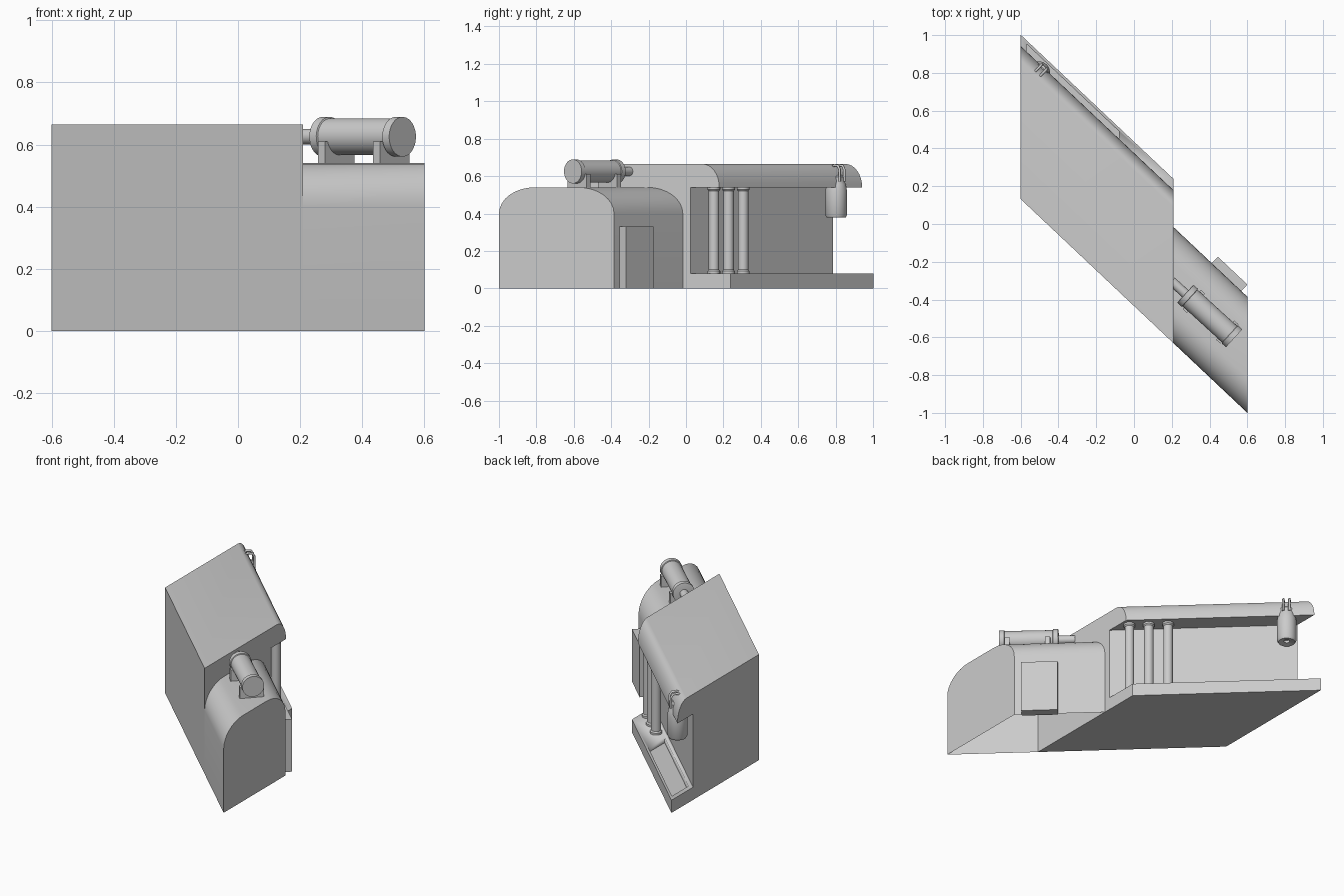
import bpy, bmesh, math
from mathutils import Vector, Matrix

if "Cube" in bpy.data.objects:
    bpy.data.objects.remove(bpy.data.objects["Cube"])

K = 0.943            # slant of the whole building in plan
V0 = -0.434          # y of the front wall at x = 0
U = Vector((1, -K, 0)).normalized()      # along the walls
W = Vector((K, 1, 0)).normalized()       # out of the rear wall
UP = Vector((0, 0, 1))


def at(x, v, z):
    return Vector((x, V0 + v - K * x, z))


def finish(bm, name, smooth=True):
    bmesh.ops.recalc_face_normals(bm, faces=bm.faces)
    me = bpy.data.meshes.new(name)
    bm.to_mesh(me)
    bm.free()
    ob = bpy.data.objects.new(name, me)
    bpy.context.collection.objects.link(ob)
    bpy.ops.object.select_all(action='DESELECT')
    ob.select_set(True)
    bpy.context.view_layer.objects.active = ob
    if smooth:
        bpy.ops.object.shade_smooth_by_angle(angle=math.radians(35))
    return ob


def slanted(name, profile, x0, x1, open_bottom=False):
    """Extrude a (depth, height) profile along the slanted wall direction."""
    bm = bmesh.new()
    a = [bm.verts.new(at(x0, v, z)) for v, z in profile]
    b = [bm.verts.new(at(x1, v, z)) for v, z in profile]
    n = len(profile)
    bm.faces.new(a)
    bm.faces.new(b)
    for i in range(n):
        if open_bottom and i == n - 1:
            continue
        j = (i + 1) % n
        bm.faces.new((a[i], a[j], b[j], b[i]))
    return finish(bm, name)


def arc(cv, cz, rv, rz, a0, a1, n=8):
    return [(cv + rv * math.cos(math.radians(a0 + (a1 - a0) * i / n)),
             cz + rz * math.sin(math.radians(a0 + (a1 - a0) * i / n))) for i in range(n + 1)]


def lathe(name, profile, origin, axis=UP, n=32):
    """Revolve (radius, height) points around an axis."""
    bm = bmesh.new()
    rot = UP.rotation_difference(axis).to_matrix()
    rings = []
    for r, h in profile:
        rings.append([bm.verts.new(origin + rot @ Vector((r * math.cos(t), r * math.sin(t), h)))
                      for t in (2 * math.pi * i / n for i in range(n))])
    for p, q in zip(rings, rings[1:]):
        for i in range(n):
            j = (i + 1) % n
            bm.faces.new((p[i], p[j], q[j], q[i]))
    bm.faces.new(rings[0])
    bm.faces.new(rings[-1])
    return finish(bm, name)


def box(name, centre, length, width, height):
    """Box aligned with the slanted walls."""
    bm = bmesh.new()
    rot = Matrix((U, W, UP)).transposed().to_4x4()
    bmesh.ops.create_cube(bm, size=1, matrix=Matrix.Translation(centre) @ rot
                          @ Matrix.Diagonal((length, width, height, 1)))
    return finish(bm, name, False)


# Main hall: base ledge, recessed rear wall and rounded roof overhang
hall = slanted("main_hall", [(0, 0), (.87, 0), (.87, .08), (.655, .08), (.655, .54)]
               + arc(.72, .54, .09, .125, 0, 90) + [(0, .665)], -.6, .21)

# Shallow basin cut into the ledge
cutter = slanted("basin_cutter", [(.685, .045), (.85, .045), (.85, .12), (.685, .12)], -.57, -.08)
cutter.hide_render = True
cut = hall.modifiers.new("basin", 'BOOLEAN')
cut.operation = 'DIFFERENCE'
cut.solver = 'EXACT'
cut.object = cutter
bpy.context.view_layer.objects.active = hall
bpy.ops.object.modifier_apply(modifier=cut.name)
bpy.data.objects.remove(cutter)

# Lower annex with two rounded shoulders, open underneath
slanted("annex", [(0, 0)] + arc(.19, .4, .19, .14, 180, 90)
        + arc(.425, .4, .19, .14, 90, 0) + [(.615, 0)], .21, .6, open_bottom=True)

# Door block on the annex rear wall
box("door_block", Vector((.505, -.265, .165)) - W * .005, .215, .06, .33)

# Columns under the overhang
for i in range(3):
    x = .16 - .083 * i
    lathe(f"column_{i + 1}", [(.034, .08), (.034, .092), (.028, .1), (.028, .52), (.034, .528),
                              (.034, .54)], at(x, .734, 0) * 1.0)

# Roof tank with end flanges, feeder pipe and two saddles
start = Vector((.273, -.37, .625))
end = Vector((.53, -.605, .625))
axis = (end - start).normalized()
L = (end - start).length
lathe("tank", [(.057, -.002), (.064, 0), (.064, .03), (.059, .032), (.059, L - .032),
               (.064, L - .03), (.064, L)], start, axis)
lathe("tank_pipe", [(.025, -.1), (.025, .02)], start, axis)
for i, t in enumerate((.17, .86)):
    c = start.lerp(end, t)
    box(f"tank_saddle_{i + 1}", Vector((c.x, c.y, .573)), .03, .14, .075)

# Hanging lantern at the roof edge
lamp = Vector((-.503, .803, 0))
lathe("lantern", [(.018, .4), (.018, .385), (.05, .378), (.057, .39), (.058, .52), (.052, .555),
                  (.044, .575), (.044, .595), (.03, .605)], lamp)

# Twin hooks holding the lantern
for i, s in enumerate((-.018, .018)):
    cu = bpy.data.curves.new(f"hook_{i + 1}", 'CURVE')
    cu.dimensions = '3D'
    cu.bevel_depth = .007
    cu.bevel_resolution = 2
    cu.use_fill_caps = True
    sp = cu.splines.new('POLY')
    pts = [(-.03, .645), (.005, .658), (.03, .655), (.042, .635), (.042, .57)]
    sp.points.add(len(pts) - 1)
    for p, (w, z) in zip(sp.points, pts):
        p.co = (*(lamp + U * s + W * w + UP * z), 1)
    bpy.context.collection.objects.link(bpy.data.objects.new(f"hook_{i + 1}", cu))
